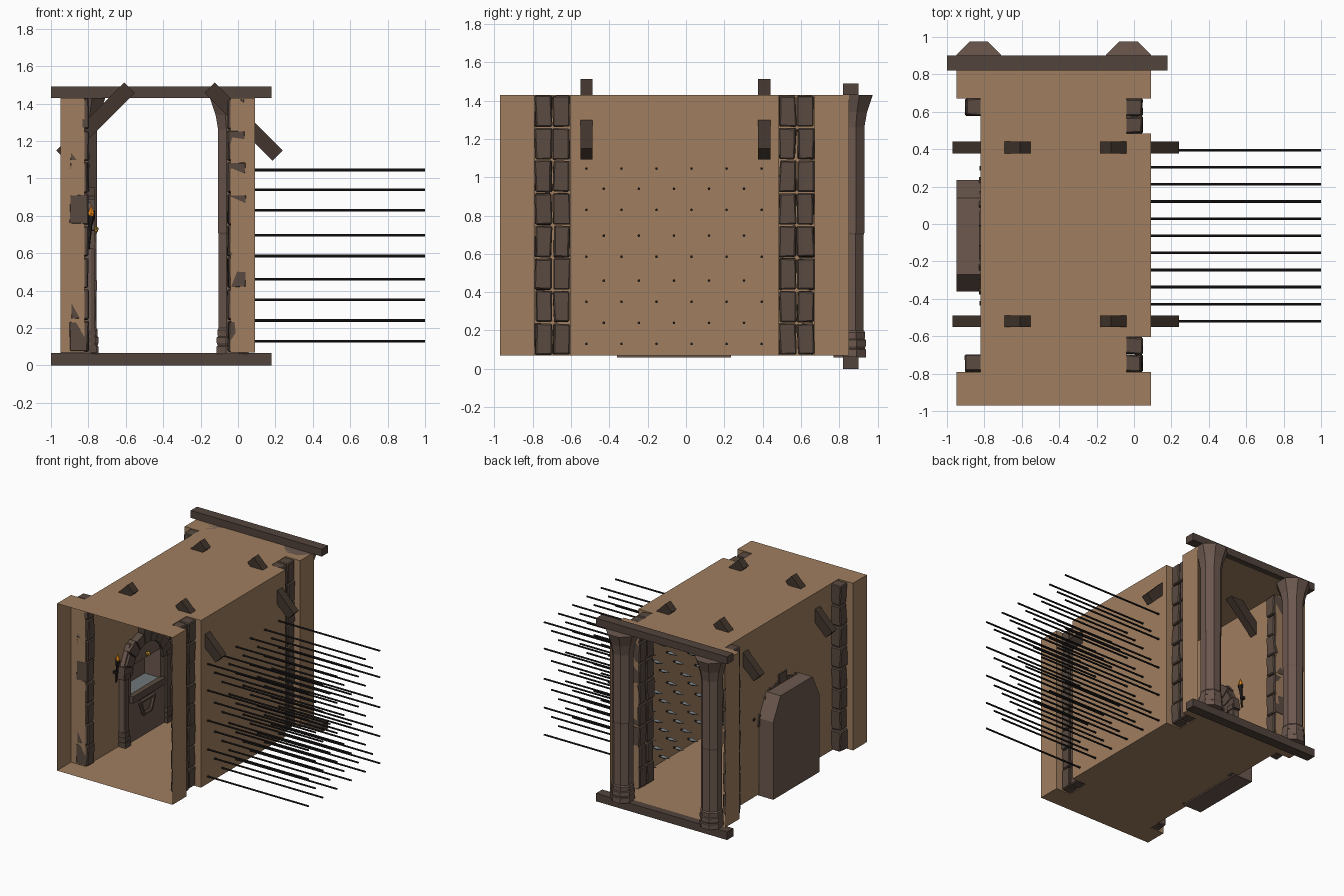
import bpy, bmesh, math, random
from mathutils import Vector, Matrix

if "Cube" in bpy.data.objects:
    bpy.data.objects.remove(bpy.data.objects["Cube"])
random.seed(4)

def mat(name, rgb):
    m = bpy.data.materials.new(name)
    m.diffuse_color = (*rgb, 1)
    m.use_nodes = True
    m.node_tree.nodes["Principled BSDF"].inputs["Base Color"].default_value = m.diffuse_color
    return m

TAN = mat("sandstone", (.35, .21, .115))
STONE = mat("brown_stone", (.10, .068, .052))
PILLAR = mat("pillar_stone", (.15, .098, .078))
WOOD = mat("dark_wood", (.055, .036, .027))
BEAM = mat("beam_stone", (.085, .057, .045))
IRON = mat("iron", (.018, .015, .014))
STEEL = mat("steel", (.16, .18, .19))
GOLD = mat("gold", (.55, .30, .03))
FIRE = mat("flame", (.9, .27, .01))

def finish(bm, name, m, normals=True):
    if normals:
        bmesh.ops.recalc_face_normals(bm, faces=bm.faces)
    me = bpy.data.meshes.new(name)
    bm.to_mesh(me)
    bm.free()
    ob = bpy.data.objects.new(name, me)
    me.materials.append(m)
    bpy.context.collection.objects.link(ob)
    return ob

def add_box(bm, lo, hi, rot=None):
    lo, hi = Vector(lo), Vector(hi)
    M = Matrix.Translation((lo + hi) / 2) @ (rot or Matrix()) @ Matrix.Diagonal((*(hi - lo), 1))
    return bmesh.ops.create_cube(bm, size=1, matrix=M)["verts"]

def box(name, lo, hi, m, rot=None):
    bm = bmesh.new()
    add_box(bm, lo, hi, rot)
    return finish(bm, name, m)

def add_cone(bm, a, b, r1, r2, n):
    a, b = Vector(a), Vector(b)
    d = b - a
    M = Matrix.Translation((a + b) / 2) @ d.to_track_quat('Z', 'Y').to_matrix().to_4x4()
    bmesh.ops.create_cone(bm, cap_ends=True, segments=n, radius1=r1, radius2=r2, depth=d.length, matrix=M)

def add_prism(bm, yz, x0, x1):
    f = bm.faces.new([bm.verts.new((x0, y, z)) for y, z in yz])
    top = bmesh.ops.extrude_face_region(bm, geom=[f])["geom"]
    bmesh.ops.translate(bm, vec=(x1 - x0, 0, 0), verts=[v for v in top if isinstance(v, bmesh.types.BMVert)])

# Corridor shell: stepped plan, open at both ends, opening for the basin
Z0, Z1 = .07, 1.43
CY, NW, NB, NT = -.0625, .19, .42, .69        # basin centre, niche half width, bottom, top
plan = [(-.95, .85), (-.95, .67), (-.82, .67), (-.82, -.79), (-.95, -.79), (-.95, -.97),
        (.09, -.97), (.09, -.79), (-.04, -.79), (-.04, -.605), (.09, -.605), (.09, .485),
        (-.04, .485), (-.04, .67), (.09, .67), (.09, .85)]
bm = bmesh.new()
for z in (Z0, Z1):
    bm.faces.new([bm.verts.new((x, y, z)) for x, y in plan])

def wall(p, q, za, zb):
    bm.faces.new([bm.verts.new(c) for c in ((*p, za), (*q, za), (*q, zb), (*p, zb))])

for i, (p, q) in enumerate(zip(plan, plan[1:])):
    if i == 5:
        continue                               # front doorway
    if i == 2:
        a, b = (-.82, CY + NW), (-.82, CY - NW)
        wall(p, a, Z0, Z1)
        wall(b, q, Z0, Z1)
        wall(a, b, Z0, NB)
        wall(a, b, NT, Z1)
    else:
        wall(p, q, Z0, Z1)
bmesh.ops.remove_doubles(bm, verts=bm.verts, dist=.0001)
finish(bm, "corridor_shell", TAN)

# Stacked stone columns
def stone_column(name, x0, x1, y0, y1):
    bm = bmesh.new()
    h = (Z1 - Z0) / 8
    for i in range(8):
        z = Z0 + i * h
        for v in add_box(bm, (x0, y0, z + .004), (x1, y1, z + h - .004)):
            v.co += Vector([random.uniform(-.006, .006) for _ in range(2)] + [random.uniform(-.003, .003)])
    bmesh.ops.bevel(bm, geom=bm.edges[:], offset=.007, segments=1, affect='EDGES')
    finish(bm, name, STONE)

for x0, x1, ys in ((-.9, -.8, (-.745, .625)), (-.053, .043, (-.745, -.65, .53, .625))):
    for y in ys:
        stone_column("stone_column", x0, x1, y - .043, y + .043)

# Back doorway: lintel, sill and two octagonal pillars
box("back_lintel", (-1, .82, 1.43), (.18, .9, 1.49), BEAM)
box("back_sill", (-1, .82, 0), (.18, .9, .065), BEAM)
profile = [(.085, .06), (.085, .10), (.078, .105), (.084, .12), (.084, .15), (.078, .155),
           (.080, .19), (.073, .2), (.073, .7), (.076, .71), (.076, 1.26), (.09, 1.34), (.12, 1.43)]
for cx in (-.83, -.03):
    bm = bmesh.new()
    rings = []
    for r, z in profile:
        R = r / math.cos(math.pi / 8)
        rings.append([bm.verts.new((cx + R * math.cos((k + .5) * math.pi / 4),
                                    .855 + R * math.sin((k + .5) * math.pi / 4), z)) for k in range(8)])
    for lo, hi in zip(rings, rings[1:]):
        for k in range(8):
            bm.faces.new((lo[k], lo[k - 7], hi[k - 7], hi[k]))
    bm.faces.new(rings[0])
    bm.faces.new(rings[-1])
    finish(bm, "back_pillar", PILLAR)

# Diagonal roof braces
for y in (-.52, .408):
    for s in (1, -1):
        cx = -.366 + s * .396
        box("brace", (cx - .257, y - .032, 1.264), (cx + .257, y + .032, 1.343), WOOD,
            Matrix.Rotation(s * math.pi / 4, 4, 'Y'))

# Spear trap: staggered rows of shafts with pointed heads
shafts, heads = bmesh.new(), bmesh.new()
for r, z in enumerate((1.045, .94, .83, .695, .585, .46, .35, .24, .13)):
    for k in range(6 - r % 2):
        y = -.52 + .183 * k + (.091 if r % 2 else 0)
        add_cone(shafts, (.07, y, z), (1, y, z), .007, .007, 8)
        add_cone(heads, (.075, y, z), (.055, y, z), .008, .016, 4)
        add_cone(heads, (.055, y, z), (-.01, y, z), .016, 0, 4)
finish(shafts, "spear_shafts", IRON)
finish(heads, "spear_heads", STEEL)

# Wall basin: chamfered block with a niche cut into it
bm = bmesh.new()
add_prism(bm, [(-.36, .06), (.235, .06), (.235, .69), (.14, .87), (-.27, .87), (-.36, .69)], -.95, -.785)
body = finish(bm, "basin_block", PILLAR)
cut = box("niche_cutter", (-.93, CY - NW, NB), (-.7, CY + NW, NT), PILLAR)
cut.hide_render = True
cut.hide_set(True)
mod = body.modifiers.new("niche", 'BOOLEAN')
mod.operation = 'DIFFERENCE'
mod.solver = 'EXACT'
mod.object = cut
box("basin_water", (-.93, CY - NW, NB), (-.79, CY + NW, NB + .03), STEEL)
box("basin_rim", (-.80, CY - NW - .02, NB - .02), (-.755, CY + NW + .02, NB + .035), STONE)

# Radial arch stones over the niche
bm = bmesh.new()
for i in range(9):
    a0, a1 = (math.pi * (i + e) / 9 for e in (.05, .95))
    out = .335 if i == 4 else (.29 if i % 2 else .315)
    add_prism(bm, [(CY + r * math.cos(a), .62 + r * math.sin(a))
                   for r, a in ((.2, a0), (out, a0), (out, a1), (.2, a1))], -.83, -.765)
finish(bm, "basin_arch", STONE)

# Side posts with stepped bases
bm = bmesh.new()
for s in (-1, 1):
    y = CY + s * .27
    for w, x, z0, z1 in ((.026, -.765, .07, .66), (.034, -.755, .07, .11), (.032, -.758, .12, .15),
                         (.03, -.76, .16, .19), (.033, -.757, .62, .66)):
        add_box(bm, (-.82, y - w, z0), (x, y + w, z1))
finish(bm, "basin_posts", STONE)

# Carved frame below the basin and gold boss above it
bm = bmesh.new()
for a, b in (((-.09, .36), (.09, .36)), ((.09, .36), (.045, .25)), ((.045, .25), (-.045, .25)),
             ((-.045, .25), (-.09, .36))):
    add_cone(bm, (-.775, CY + a[0], a[1]), (-.775, CY + b[0], b[1]), .016, .016, 6)
finish(bm, "carved_frame", STONE)
bm = bmesh.new()
bmesh.ops.create_icosphere(bm, subdivisions=1, radius=.022, matrix=Matrix.Translation((-.765, CY, .725)))
finish(bm, "gold_boss", GOLD)

# Wall torches either side
for y in (CY - .36, CY + .36):
    bm = bmesh.new()
    add_cone(bm, (-.80, y, .62), (-.79, y, .76), .007, .012, 6)
    add_cone(bm, (-.79, y, .75), (-.785, y, .80), .012, .022, 6)
    add_box(bm, (-.825, y - .012, .69), (-.79, y + .012, .71))
    finish(bm, "torch", IRON)
    bm = bmesh.new()
    add_cone(bm, (-.785, y, .795), (-.785, y, .815), .012, .018, 6)
    add_cone(bm, (-.785, y, .815), (-.785, y, .86), .018, 0, 6)
    finish(bm, "torch_flame", FIRE)
